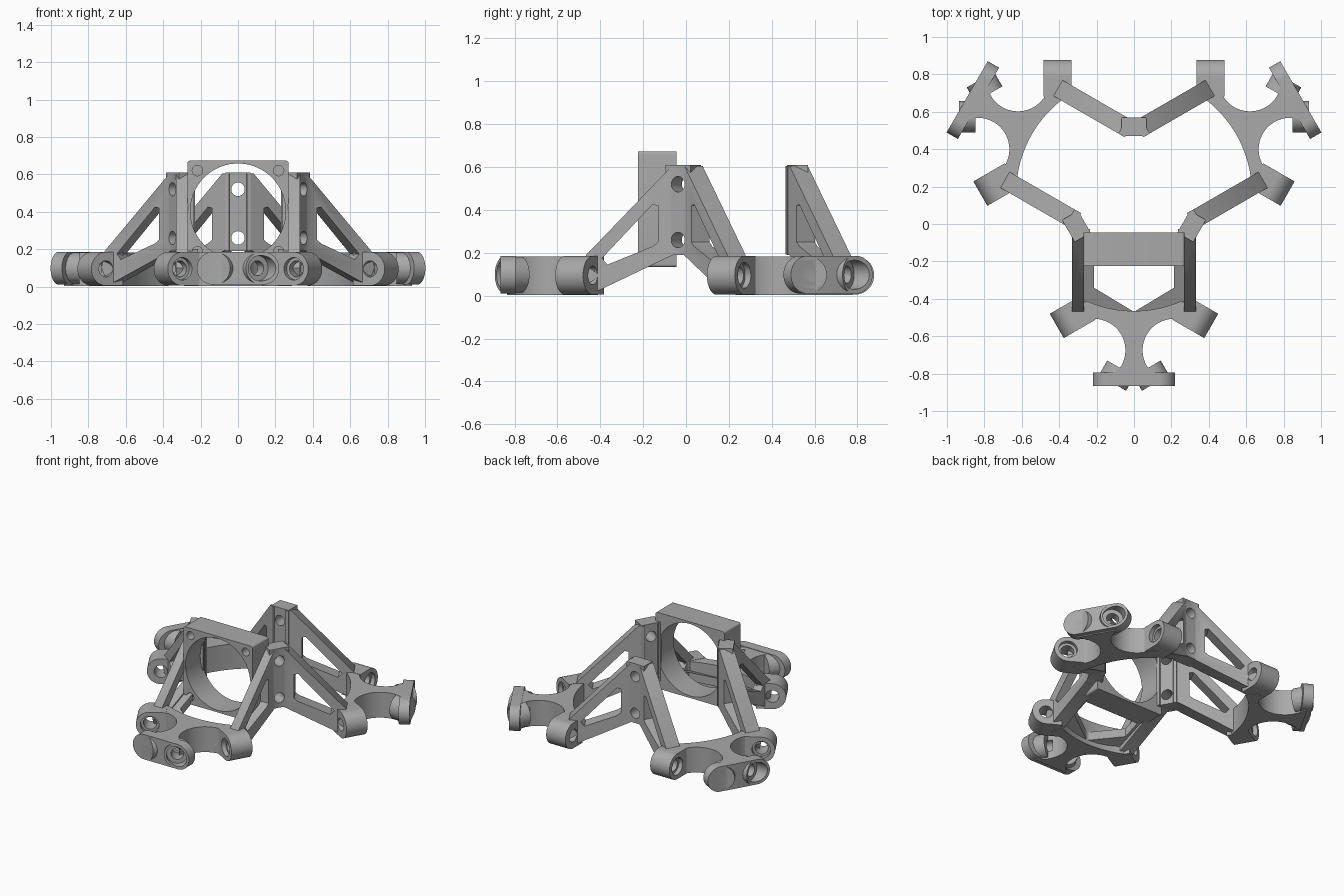
import bpy, bmesh
from math import cos, sin, radians
from mathutils import Matrix

if "Cube" in bpy.data.objects:
    bpy.data.objects.remove(bpy.data.objects["Cube"])

grey = bpy.data.materials.new("plain grey")
grey.use_nodes = True
COLOUR = (0.4, 0.4, 0.4, 1)
grey.diffuse_color = COLOUR
grey.node_tree.nodes["Principled BSDF"].inputs["Base Color"].default_value = COLOUR

T = Matrix.Translation
MIRROR = Matrix.Diagonal((-1, 1, 1, 1))
KEEP = Matrix.Identity(4)
CENTRE = T((0, 0.165, 0))        # axis of the threefold symmetry


def turn(angle, axis):
    return Matrix.Rotation(radians(angle), 4, axis)


def arc(cx, cy, r, start, end, n=24):
    angles = [radians(start + (end - start) * i / n) for i in range(n + 1)]
    return [(cx + r * cos(a), cy + r * sin(a)) for a in angles]


def circle(r, n=40):
    return arc(0, 0, r, 0, 360 - 360 / n, n - 1)


def prism(name, points, depth, matrix=KEEP, start=0.0):
    """Extrude an outline along its local z and place it."""
    bm = bmesh.new()
    face = bm.faces.new([bm.verts.new((x, y, start)) for x, y in points])
    new = bmesh.ops.extrude_face_region(bm, geom=[face])["geom"]
    bmesh.ops.translate(bm, vec=(0, 0, depth),
                        verts=[v for v in new if isinstance(v, bmesh.types.BMVert)])
    bm.transform(matrix)
    bmesh.ops.recalc_face_normals(bm, faces=bm.faces)
    mesh = bpy.data.meshes.new(name)
    bm.to_mesh(mesh)
    bm.free()
    mesh.materials.append(grey)
    obj = bpy.data.objects.new(name, mesh)
    bpy.context.collection.objects.link(obj)
    return obj


def activate(obj):
    bpy.ops.object.select_all(action='DESELECT')
    obj.select_set(True)
    bpy.context.view_layer.objects.active = obj


def combine(obj, others, operation):
    """Boolean the other solids into obj and remove them."""
    for other in others:
        mod = obj.modifiers.new("combine", 'BOOLEAN')
        mod.operation, mod.object, mod.solver = operation, other, 'EXACT'
        activate(obj)
        bpy.ops.object.modifier_apply(modifier=mod.name)
        bpy.data.objects.remove(other)


def smooth(obj):
    activate(obj)
    bpy.ops.object.shade_smooth_by_angle(angle=radians(32))


def three_copies(obj, names):
    """Place obj and two copies around the symmetry axis."""
    copies = [obj, obj.copy(), obj.copy()]
    for k, (copy, name) in enumerate(zip(copies, names)):
        if k:
            copy.data = obj.data.copy()
            bpy.context.collection.objects.link(copy)
        copy.name = name
        copy.matrix_world = CENTRE @ turn(120 * k, 'Z')
    return copies


# Foot: spreading web with scooped sides
side = arc(0, 0, 0.63, -90, -66, 10)
side += [(0.29, -0.65)] + arc(0.214, -0.84, 0.168, 75, 230, 32)
side += [(0.13, -1.0)]
outline = side + [(-x, y) for x, y in reversed(side[1:])]
foot = prism("foot", outline, 0.18, start=0.003)

# Foot: rounded end plate, angled bosses and side lugs
upright_plane = turn(90, 'X')
stadium = arc(0.132, 0, 0.088, -90, 90) + arc(-0.132, 0, 0.088, 90, 270)
solids = [prism("plate", stadium, 0.07, T((0, -0.96, 0.098)) @ upright_plane)]
lug_shape = arc(0, 0, 0.09, -90, 90) + [(-0.105, 0.09), (-0.105, -0.09)]
holes = []
for flip in (KEEP, MIRROR):
    lug = flip @ T((0.335, -0.665, 0.095)) @ turn(-30, 'Z') @ upright_plane
    boss = flip @ T((0.07, -0.937, 0.098)) @ turn(30, 'Z') @ upright_plane
    solids.append(prism("lug", lug_shape, 0.15, lug, -0.075))
    solids.append(prism("boss", circle(0.084), 0.09, boss))
    holes.append(prism("lug_hole", circle(0.043), 0.4, lug, -0.2))
    holes.append(prism("lug_recess", circle(0.06), 0.1, lug, 0.045))
    holes.append(prism("boss_hole", circle(0.04), 0.3, boss, -0.03))
    holes.append(prism("boss_recess", circle(0.068), 0.2, boss, 0.065))
combine(foot, solids, 'UNION')
combine(foot, holes, 'DIFFERENCE')
for part in three_copies(foot, ["front_foot", "back_left_foot", "back_right_foot"]):
    smooth(part)

# Bracket: upright block with two screw holes
post = prism("bracket", [(-0.068, 0.306), (0.068, 0.306), (0.068, 0.405), (-0.068, 0.405)],
             0.42, start=0.19)
# Bracket: open triangular arms
arm_shape = [(-0.03, 0.192), (0, 0.192), (0.36, 0.02), (0.4, 0.03), (0.43, 0.1),
             (0.41, 0.19), (0.01, 0.605), (-0.03, 0.605)]
window = [(0.075, 0.42), (0.075, 0.25), (0.1, 0.23), (0.31, 0.145), (0.335, 0.175),
          (0.1, 0.425)]
arms = []
for flip in (KEEP, MIRROR):
    plane = flip @ T((0.05, 0.356, 0)) @ turn(30, 'Z') @ upright_plane
    arm = prism("arm", arm_shape, 0.098, plane, -0.049)
    combine(arm, [prism("window", window, 0.3, plane, -0.15)], 'DIFFERENCE')
    arms.append(arm)
combine(post, arms, 'UNION')
combine(post, [prism("screw_hole", circle(0.036), 0.4, T((0, 0.55, z)) @ upright_plane)
               for z in (0.26, 0.52)], 'DIFFERENCE')
brackets = three_copies(post, ["back_bracket", "left_bracket", "right_bracket"])

# Clearance for the fan, cut from the two brackets beside it
slope = Matrix(((1, 0, 0, 0), (0, 1, 0, 0), (0, 0.39, 1, 0.218), (0, 0, 0, 1)))
clearance = [(-0.268, -0.56), (0.268, -0.56), (0.268, -0.06), (-0.268, -0.06)]
for part in brackets[1:]:
    combine(part, [prism("clearance", clearance, 0.8, slope, 0.04)], 'DIFFERENCE')
for part in brackets:
    smooth(part)

# Fan frame: rounded square with a large round opening and corner screw holes
half, r = 0.27, 0.014
corner = half - r
square = []
for k, (sx, sy) in enumerate([(1, 1), (-1, 1), (-1, -1), (1, -1)]):
    square += arc(sx * corner, sy * corner, r, 90 * k, 90 * k + 90, 6)
plane = T((0, -0.045, 0.403)) @ upright_plane
fan = prism("fan_frame", square, 0.18, plane)
cuts = [prism("opening", circle(0.255, 72), 0.4, plane, -0.1)]
for sx in (-1, 1):
    for sz in (-1, 1):
        cuts.append(prism("fan_screw", circle(0.028, 24), 0.2,
                          plane @ T((sx * 0.217, sz * 0.217, 0)), 0.1))
combine(fan, cuts, 'DIFFERENCE')
smooth(fan)

# Sloping brace from the fan frame down to the front foot
half_brace = [(0.27, -0.5), (0.27, -0.2), (0.215, -0.2), (0.215, -0.34)]
brace = half_brace + [(0, -0.47)] + [(-x, y) for x, y in reversed(half_brace)]
prism("fan_brace", brace, 0.06, slope)
